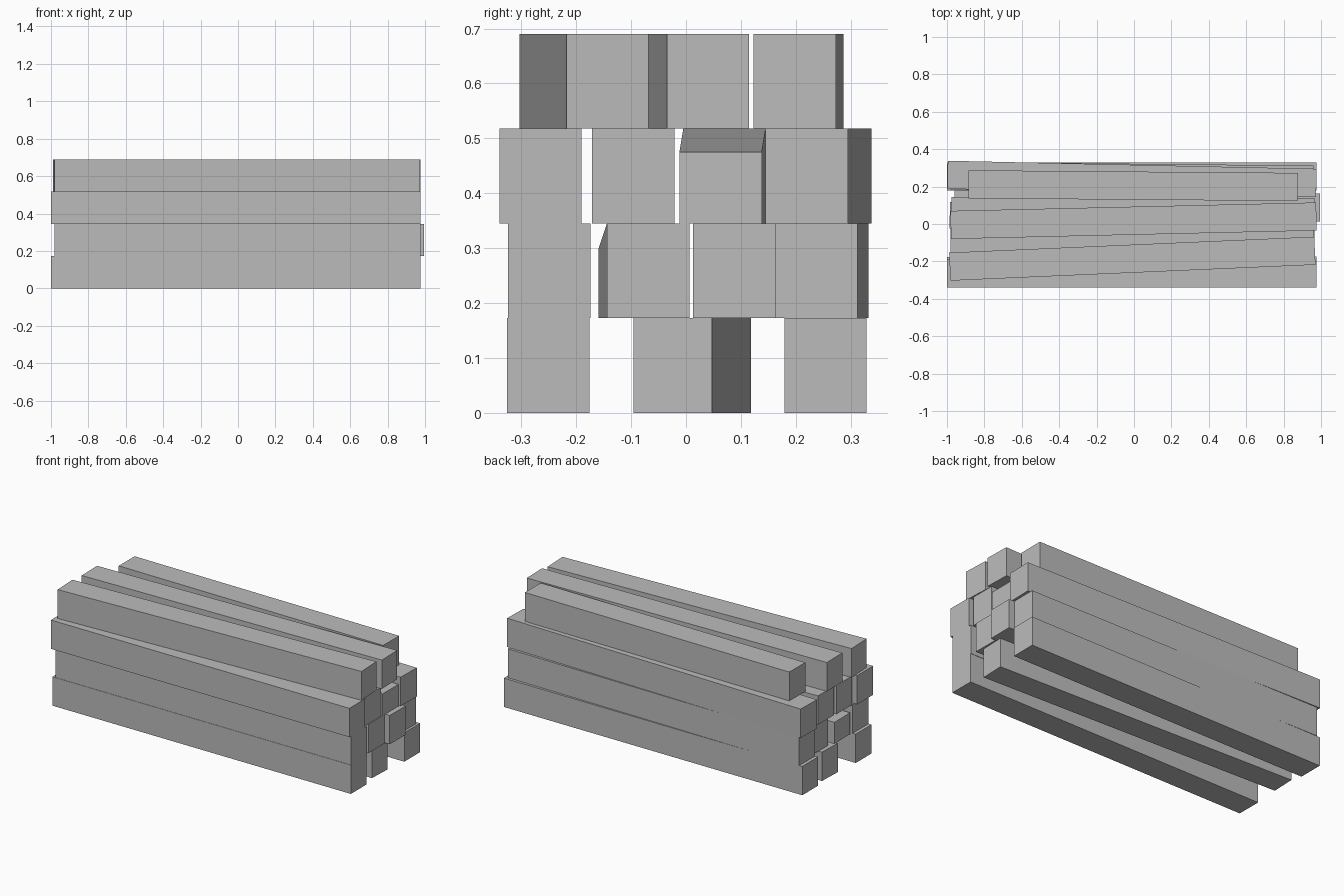
import bpy, bmesh, math
from mathutils import Matrix

cube = bpy.data.objects.get("Cube")
if cube:
    bpy.data.objects.remove(cube, do_unlink=True)

# One plain grey for every beam
grey = bpy.data.materials.new("plain grey")
grey.use_nodes = True
color = (0.5, 0.5, 0.5, 1)
grey.diffuse_color = color
grey.node_tree.nodes["Principled BSDF"].inputs["Base Color"].default_value = color

HEIGHT = 0.1725
WIDTH = 0.15


def beam(name, layer, left_end, right_end, drop_left=0, drop_right=0, width=WIDTH):
    """Square beam between two (x, y) end centres; drops lower its top at an end."""
    (xa, ya), (xb, yb) = left_end, right_end
    length = math.hypot(xb - xa, yb - ya)
    bm = bmesh.new()
    bmesh.ops.create_cube(bm, size=1)
    for v in bm.verts:
        drop = drop_left if v.co.x < 0 else drop_right
        top = v.co.z > 0
        v.co.x *= length
        v.co.y *= width
        v.co.z = HEIGHT * layer + (HEIGHT - drop if top else 0)
    turn = Matrix.Rotation(math.atan2(yb - ya, xb - xa), 4, 'Z')
    shift = Matrix.Translation(((xa + xb) / 2, (ya + yb) / 2, 0))
    bm.transform(shift @ turn)
    mesh = bpy.data.meshes.new(name)
    bm.to_mesh(mesh)
    bm.free()
    mesh.materials.append(grey)
    obj = bpy.data.objects.new(name, mesh)
    bpy.context.collection.objects.link(obj)
    return obj


# Bottom layer: three spaced beams
beam("bottom_front_beam", 0, (-1, -0.251), (0.975, -0.251))
beam("bottom_middle_beam", 0, (-0.985, 0.047), (0.955, -0.024), width=0.143)
beam("bottom_back_beam", 0, (-1, 0.254), (0.975, 0.254))

# Second layer: four beams
beam("second_front_beam", 1, (-0.98, -0.249), (0.975, -0.249))
beam("second_inner_front_beam", 1, (-0.975, -0.084), (0.965, -0.069), drop_left=0.045)
beam("second_inner_back_beam", 1, (-0.96, 0.105), (0.995, 0.088))
beam("second_back_beam", 1, (-0.98, 0.257), (0.96, 0.237))

# Third layer: four beams
beam("third_front_beam", 2, (-1, -0.265), (0.975, -0.265))
beam("third_inner_front_beam", 2, (-0.98, -0.096), (0.96, -0.096))
beam("third_inner_back_beam", 2, (-0.975, 0.07), (0.965, 0.063), drop_right=0.042)
beam("third_back_beam", 2, (-0.997, 0.263), (0.975, 0.22))

# Top layer: three loosely turned beams
beam("top_front_beam", 3, (-0.985, -0.228), (0.967, -0.143))
beam("top_middle_beam", 3, (-0.98, -0.005), (0.975, 0.04))
beam("top_back_beam", 3, (-0.885, 0.212), (0.875, 0.198))
